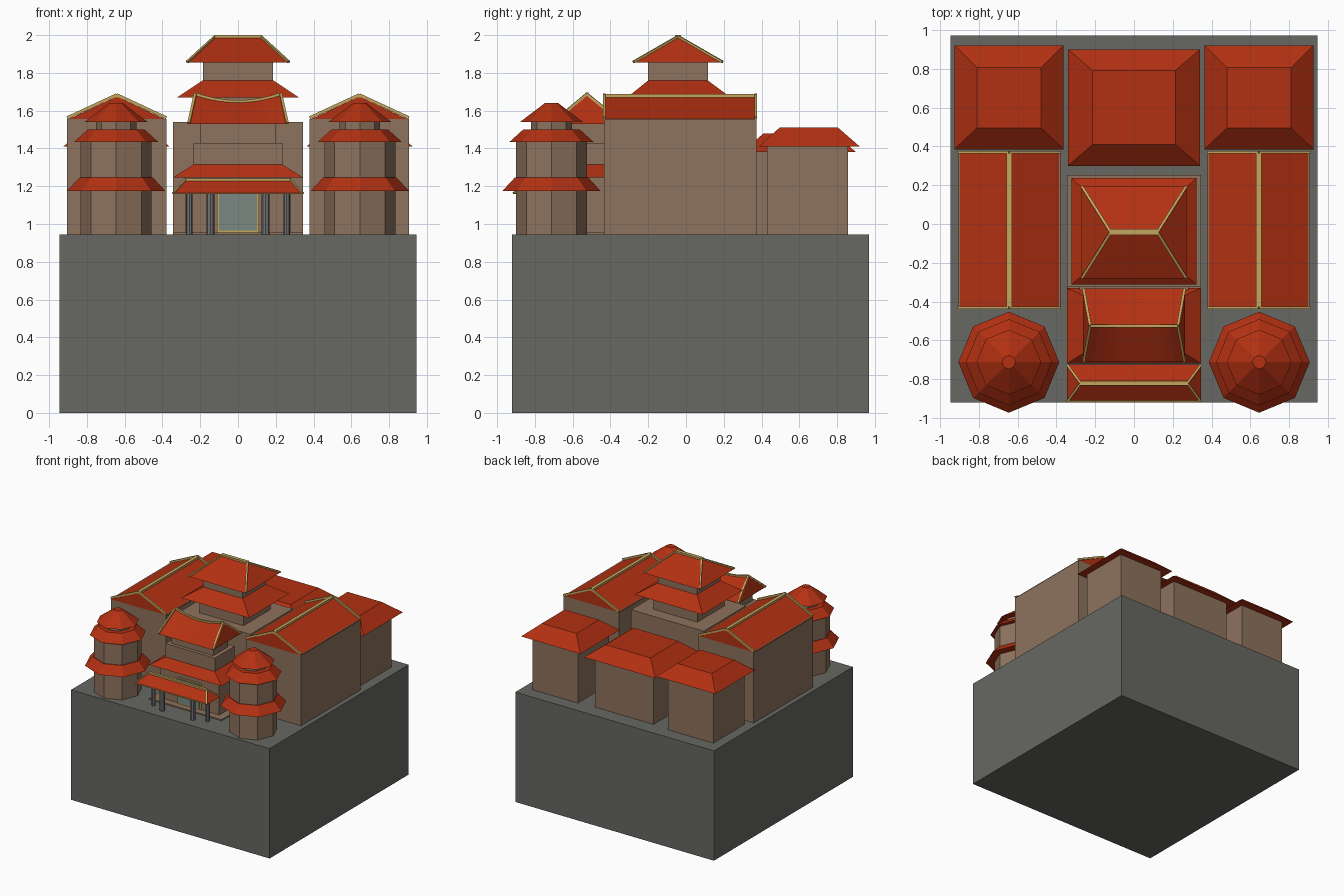
import bpy, bmesh, math
from mathutils import Vector

if "Cube" in bpy.data.objects:
    bpy.data.objects.remove(bpy.data.objects["Cube"])


def material(name, rgb):
    m = bpy.data.materials.new(name)
    m.diffuse_color = (*rgb, 1)
    m.use_nodes = True
    m.node_tree.nodes["Principled BSDF"].inputs["Base Color"].default_value = m.diffuse_color
    return m


RED = material("red_tile", (0.45, 0.03, 0.006))
WALL = material("plaster", (0.27, 0.17, 0.11))
GOLD = material("gilding", (0.56, 0.38, 0.11))
STONE = material("stone", (0.135, 0.14, 0.125))
STEEL = material("post_paint", (0.17, 0.17, 0.17))
GLASS = material("door_glass", (0.2, 0.25, 0.22))


def finish(name, bm, mat):
    bmesh.ops.remove_doubles(bm, verts=bm.verts, dist=1e-4)
    bmesh.ops.recalc_face_normals(bm, faces=bm.faces)
    me = bpy.data.meshes.new(name)
    bm.to_mesh(me)
    bm.free()
    me.materials.append(mat)
    ob = bpy.data.objects.new(name, me)
    bpy.context.collection.objects.link(ob)
    return ob


# lofts a lower rectangle (x0, x1, y0, y1) to an upper one; a zero width makes a ridge
def frustum(name, low, z0, high, z1, mat):
    bm = bmesh.new()
    bmesh.ops.create_cube(bm, size=1)
    for v in bm.verts:
        r, z = (high, z1) if v.co.z > 0 else (low, z0)
        v.co = (r[v.co.x > 0], r[2 + (v.co.y > 0)], z)
    bmesh.ops.dissolve_degenerate(bm, dist=1e-5, edges=bm.edges)
    return finish(name, bm, mat)


def box(name, r, z0, z1, mat):
    return frustum(name, r, z0, r, z1, mat)


def prism(name, x, y, z0, z1, r0, r1, mat, sides=8):
    bm = bmesh.new()
    bmesh.ops.create_cone(bm, cap_ends=True, segments=sides, radius1=r0, radius2=r1, depth=z1 - z0)
    bmesh.ops.translate(bm, verts=bm.verts, vec=(x, y, (z0 + z1) / 2))
    return finish(name, bm, mat)


# gilded strip running between two points
def strip(name, a, b, width=0.016, height=0.014):
    a, b = Vector(a), Vector(b)
    d = b - a
    side = d.cross(Vector((0, 0, 1))).normalized() * width / 2
    up = side.cross(d).normalized() * height / 2
    bm = bmesh.new()
    bmesh.ops.create_cube(bm, size=1)
    for v in bm.verts:
        c = v.co.copy()
        v.co = (b if c.x > 0 else a) + side * (2 * c.y) + up * (2 * c.z)
    return finish(name, bm, GOLD)


# base block
G = 0.945
box("base_block", (-0.945, 0.945, -0.92, 0.97), 0, G, STONE)

for s, tag in ((-1, "left"), (1, "right")):
    def mx(c, h):
        return s * c - h, s * c + h

    # octagonal corner tower
    tower = [("lower_body", G, 1.19, .188, .188, WALL), ("lower_roof", 1.175, 1.245, .26, .195, RED),
             ("upper_body", 1.24, 1.45, .188, .188, WALL), ("middle_roof", 1.435, 1.50, .222, .15, RED),
             ("lantern", 1.49, 1.55, .108, .108, WALL), ("top_roof", 1.54, 1.64, .167, .035, RED)]
    for part, z0, z1, r0, r1, m in tower:
        prism(f"{tag}_tower_{part}", s * 0.645, -0.712, z0, z1, r0, r1, m)

    # long side hall with gilded gables
    X = s * 0.642
    box(f"{tag}_hall_walls", (*mx(.642, .263), -.435, .372), G, 1.555, WALL)
    frustum(f"{tag}_hall_roof", (*mx(.642, .265), -.435, .372), 1.55,
            (X, X, -.435, .372), 1.675, RED)
    strip(f"{tag}_hall_ridge", (X, -.438, 1.678), (X, .376, 1.678), .028, .018)
    for y in (-.432, .37):
        for e in (-1, 1):
            strip(f"{tag}_hall_gable_trim", (X + e * .263, y, 1.562), (X, y, 1.684), .013, .016)

    # rear corner pavilion
    box(f"{tag}_rear_pavilion_walls", (*mx(.645, .215), .43, .857), G, 1.415, WALL)
    frustum(f"{tag}_rear_pavilion_roof", (*mx(.644, .281), .385, .92), 1.41,
            (*mx(.644, .164), .495, .805), 1.51, RED)

# rear centre pavilion
box("rear_centre_walls", (-.28, .28, .355, .84), G, 1.39, WALL)
frustum("rear_centre_roof", (-.34, .34, .30, .90), 1.38, (-.213, .213, .41, .79), 1.48, RED)

# main hall with two-tier pagoda
box("main_hall_walls", (-.345, .345, -.325, .253), G, 1.54, WALL)
box("pagoda_lower_walls", (-.21, .21, -.225, .145), 1.53, 1.68, WALL)
frustum("pagoda_skirt_roof", (-.323, .323, -.312, .237), 1.67, (-.187, .187, -.2, .115), 1.76, RED)
box("pagoda_upper_walls", (-.185, .185, -.202, .117), 1.75, 1.87, WALL)
frustum("pagoda_top_roof", (-.27, .27, -.28, .195), 1.855, (-.12, .12, -.042, -.042), 1.993, RED)
strip("pagoda_ridge", (-.125, -.042, 1.991), (.125, -.042, 1.991), .03, .018)
for s in (-1, 1):
    for y in (-.278, .193):
        strip("pagoda_hip_trim", (s * .268, y, 1.858), (s * .12, -.042, 1.993), .014, .012)

# gatehouse bodies and skirt roof
box("gate_floor", (-.345, .345, -.715, -.32), G, .955, WALL)
box("gate_lower_walls", (-.28, .28, -.655, -.32), G, 1.26, WALL)
frustum("gate_skirt_roof", (-.345, .345, -.718, -.33), 1.245, (-.235, .235, -.65, -.38), 1.315, RED)
box("gate_middle_walls", (-.235, .235, -.65, -.38), 1.30, 1.43, WALL)
box("gate_upper_walls", (-.2, .2, -.62, -.42), 1.42, 1.54, WALL)

# gatehouse saddle roof with sagging ridge
N = 10


def ridge(t):
    return Vector((t * .226, -.525, 1.648 + .04 * t * t))


bm = bmesh.new()
rows = []
for i in range(N + 1):
    t = 2 * i / N - 1
    rows.append([bm.verts.new(p) for p in ((t * .262, -.712, 1.53), ridge(t), (t * .262, -.332, 1.53))])
for a, b in zip(rows, rows[1:]):
    for j in range(3):
        k = (j + 1) % 3
        bm.faces.new((a[j], a[k], b[k], b[j]))
bm.faces.new(rows[0])
bm.faces.new(rows[-1])
finish("gate_saddle_roof", bm, RED)
for i in range(N):
    strip("gate_ridge", ridge(2 * i / N - 1), ridge(2 * (i + 1) / N - 1), .016, .016)
for s in (-1, 1):
    for y in (-.71, -.334):
        strip("gate_verge_trim", (s * .26, y, 1.534), ridge(s), .014, .014)

# door with frame
box("door_frame", (-.112, .112, -.664, -.65), .955, 1.18, GOLD)
box("door", (-.1, .1, -.67, -.655), .965, 1.17, GLASS)

# porch roof, trim and posts
frustum("porch_roof", (-.345, .345, -.915, -.725), 1.16, (-.275, .275, -.82, -.82), 1.235, RED)
strip("porch_ridge", (-.278, -.82, 1.235), (.278, -.82, 1.235), .022, .014)
strip("porch_eave_trim", (-.343, -.912, 1.162), (.343, -.912, 1.162), .008, .006)
for s in (-1, 1):
    for y in (-.913, -.727):
        strip("porch_hip_trim", (s * .343, y, 1.162), (s * .275, -.82, 1.235), .012, .01)
    prism("outer_post", s * .258, -.78, G, 1.18, .017, .017, STEEL)
    prism("inner_post", s * .146, -.82, G, 1.18, .021, .021, STEEL)
